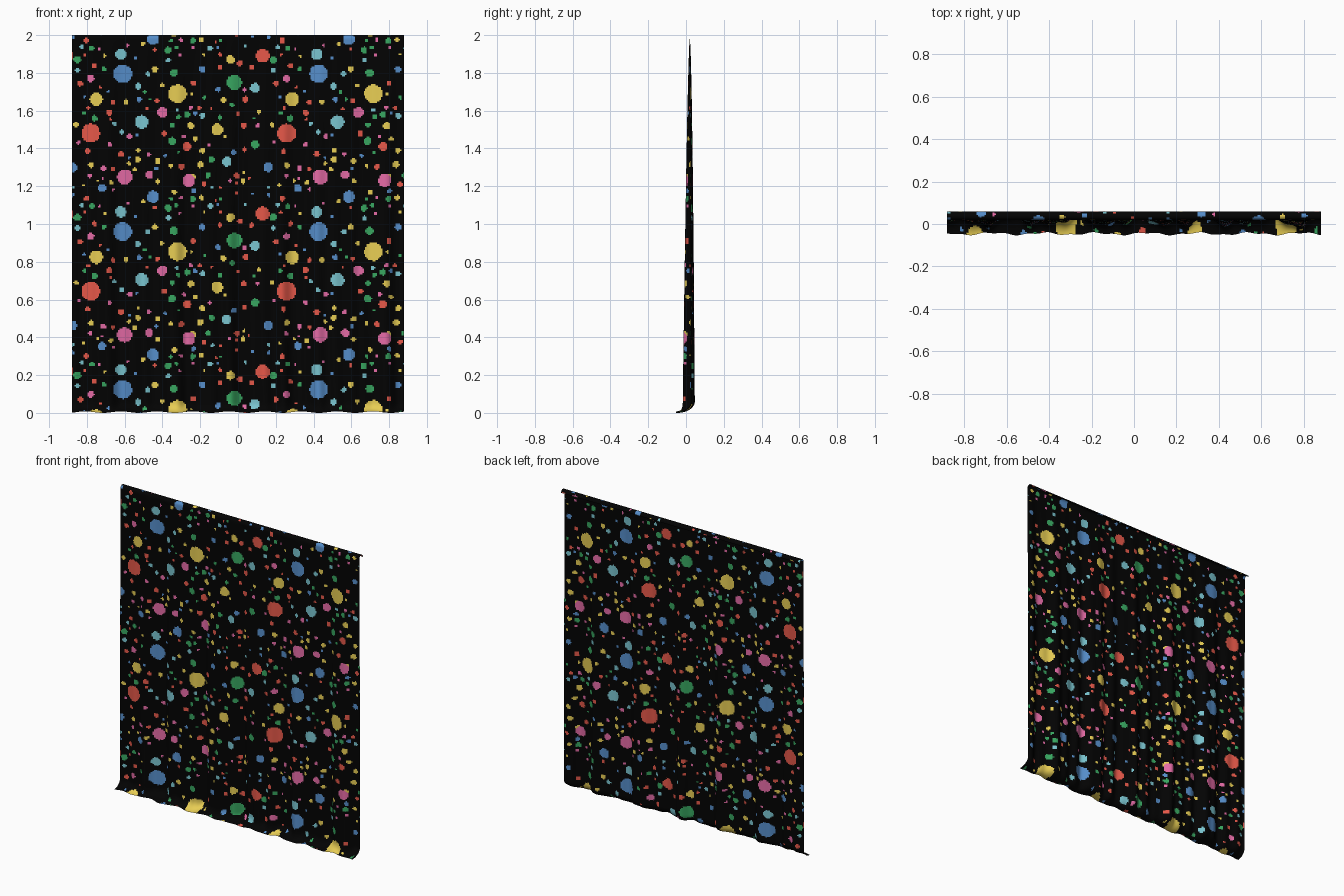
import bpy, math, random

if "Cube" in bpy.data.objects:
    bpy.data.objects.remove(bpy.data.objects["Cube"])

random.seed(4)
W, TX, TZ = 0.88, 1.037, 0.836          # half width, pattern repeat in x and z
NX, NZ = 230, 250


def material(name, rgb):
    m = bpy.data.materials.new(name)
    m.diffuse_color = [(c / 255) ** 2.2 for c in rgb] + [1]
    m.use_nodes = True
    m.node_tree.nodes["Principled BSDF"].inputs["Base Color"].default_value = m.diffuse_color
    return m


palette = [("black cloth", (10, 10, 10)), ("blue", (86, 140, 200)), ("yellow", (240, 212, 88)),
           ("red", (228, 88, 74)), ("pink", (228, 106, 164)), ("teal", (120, 194, 205)),
           ("green", (58, 164, 96))]

# main dots of one pattern tile, in hundredths: x, z, radius
big = {
    1: [(-61, 179.5, 4.9), (-45, 198, 3.2), (16, 130, 2.6), (-72, 119, 2.2), (-19, 182, 1.7)],
    2: [(-32, 169, 4.9), (-75, 166, 3.5), (-11, 150, 3.1), (-4, 187, 2.4),
        (-25, 152, 1.9), (-24, 125, 1.7), (-53, 134, 1.6), (-19, 139, 1.5), (-44, 182, 1.6),
        (-20, 131.5, 1.7)],
    3: [(-78, 148, 5), (13, 189, 3.7), (-27, 141, 2.2), (3, 152, 1.6), (4, 166, 1.6),
        (-62, 137, 1.6), (-39, 148, 1.5), (-68, 159, 1.6), (-30, 130.5, 1.6), (1, 185, 1.5)],
    4: [(-60, 125, 4), (-26, 123, 3.4), (-40, 159, 2.7), (-78, 177, 1.9), (-47, 126, 2.2)],
    5: [(-51, 154, 3.6), (-62, 190, 2.9), (-6, 133, 2.5), (9, 172, 2.6), (-53, 173, 1.7)],
    6: [(-2, 175, 4), (9, 142, 2.2), (-35, 144, 2.1), (-34, 180, 2.1), (-27, 158, 1.6),
        (-76, 156, 1.6), (-85, 187, 2), (-14, 134, 1.6), (-37, 192, 1.8), (-24, 197, 1.6)],
}
dots = [(x / 100, z / 100, r / 100, c) for c, group in big.items() for x, z, r in group]


def wrap(d, period):
    return (d + period / 2) % period - period / 2


# scatter small dots in the gaps
tries = 0
while len(dots) < 160 and tries < 6000:
    tries += 1
    x, z = random.uniform(-W, -W + TX), random.uniform(1.16, 1.16 + TZ)
    r = random.uniform(0.007, 0.015)
    if all(math.hypot(wrap(x - a, TX), wrap(z - b, TZ)) > r + q + 0.012 for a, b, q, _ in dots):
        dots.append((x, z, r, random.choice([1, 2, 2, 3, 3, 4, 5, 6, 6])))


def folds(x):
    return (0.5 * math.sin(x * 21 + 1) + 0.3 * math.sin(x * 37 + 2.2 * math.sin(x * 3))
            + 0.2 * math.sin(x * 68 + 0.7))


def drape(x, z):
    drop = max(0, (1.98 - z) / 1.98)
    return 0.02 - 0.008 * drop + 0.036 * drop ** 0.6 * folds(x + 0.012 * math.sin(z * 2))


def hem(x):
    return -0.046 + 0.005 * math.sin(x * 26) + 0.003 * math.sin(x * 61 + 1)


# rows from the rolled top edge, down the drape, to the hem trailing on the floor
rows = []
for i in range(9):
    a = math.pi * i / 9
    rows.append(("hook", a, 1.98 + (math.pi - a) * 0.02))
for i in range(NZ + 1):
    z = 1.98 + (0.055 - 1.98) * i / NZ
    rows.append(("drape", z, z))
for i in range(1, 10):
    rows.append(("floor", math.pi / 2 * i / 9, 0.055 - 0.0075 * i))

verts = []
for kind, p, _ in rows:
    for i in range(NX + 1):
        x = -W + 2 * W * i / NX
        if kind == "hook":
            y, z = 0.039 + 0.019 * math.cos(p), 1.98 + 0.02 * math.sin(p)
        elif kind == "drape":
            y, z = drape(x, p), p
        else:
            y0 = drape(x, 0.055)
            y = y0 + (hem(x) - y0) * (1 - math.cos(p))
            z = 0.055 - (0.051 + 0.004 * math.sin(x * 33)) * math.sin(p)
        verts.append((x, y, z))

n = NX + 1
faces = [(j * n + i, (j + 1) * n + i, (j + 1) * n + i + 1, j * n + i + 1)
         for j in range(len(rows) - 1) for i in range(NX)]

# face colours: stamp each dot at every repeat of the tile
colour = [0] * len(faces)
step = 2 * W / NX
mids = [(rows[j][2] + rows[j + 1][2]) / 2 for j in range(len(rows) - 1)]
for dx, dz, r, c in dots:
    for kx in (-1, 0, 1, 2):
        cx = dx + kx * TX
        for j, zm in enumerate(mids):
            h = wrap(zm - dz, TZ)
            if abs(h) >= r:
                continue
            half = math.sqrt(r * r - h * h)
            lo = max(0, math.ceil((cx - half + W) / step - 0.5))
            hi = min(NX - 1, math.floor((cx + half + W) / step - 0.5))
            for i in range(lo, hi + 1):
                colour[j * NX + i] = c

# the curtain sheet
mesh = bpy.data.meshes.new("curtain")
mesh.from_pydata(verts, [], faces)
for name, rgb in palette:
    mesh.materials.append(material(name, rgb))
mesh.polygons.foreach_set("material_index", colour)
mesh.polygons.foreach_set("use_smooth", [True] * len(faces))
mesh.update()
curtain = bpy.data.objects.new("curtain", mesh)
bpy.context.collection.objects.link(curtain)
